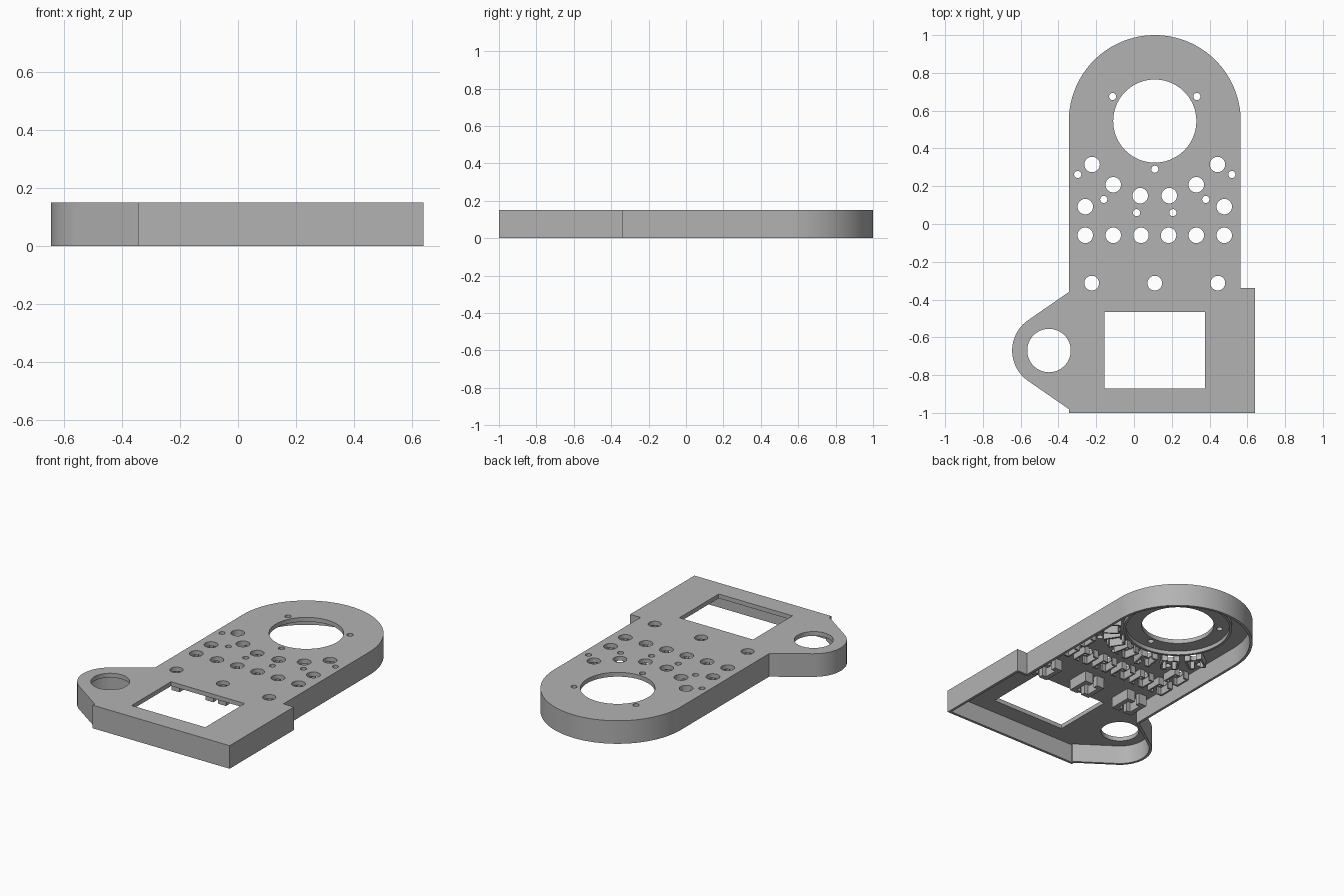
import bpy, bmesh, math
from math import cos, sin, radians
from mathutils import Vector, Matrix

HEIGHT, UNDERSIDE, WALL = 0.15, 0.122, 0.017
DIAL = Vector((0.11, 0.545))
EAR = Vector((-0.45, -0.67))

cube = bpy.data.objects.get("Cube")
if cube:
    bpy.data.objects.remove(cube, do_unlink=True)

grey = bpy.data.materials.new("matte_grey")
grey.use_nodes = True
colour = (0.45, 0.45, 0.45, 1)
grey.diffuse_color = colour
grey.node_tree.nodes["Principled BSDF"].inputs["Base Color"].default_value = colour


def arc(centre, radius, start, end, steps):
    angles = [radians(start + (end - start) * i / steps) for i in range(steps + 1)]
    return [centre + radius * Vector((cos(a), sin(a))) for a in angles]


def circle(centre, radius, steps=32):
    return arc(Vector(centre), radius, 0, 360, steps)[:-1]


def inset(points, distance):
    """Mitred inset of a counter-clockwise outline."""
    result = []
    for i, p in enumerate(points):
        a = (p - points[i - 1]).normalized()
        b = (points[(i + 1) % len(points)] - p).normalized()
        na, nb = Vector((-a.y, a.x)), Vector((-b.y, b.x))
        result.append(p + (na + nb) * distance / (1 + na.dot(nb)))
    return result


def add_prism(bm, points, low, high):
    base = [bm.verts.new((p.x, p.y, low)) for p in points]
    top = [bm.verts.new((p.x, p.y, high)) for p in points]
    bm.faces.new(base[::-1])
    bm.faces.new(top)
    for i in range(len(base)):
        j = (i + 1) % len(base)
        bm.faces.new((base[i], base[j], top[j], top[i]))


def finish(bm, name):
    mesh = bpy.data.meshes.new(name)
    bm.to_mesh(mesh)
    bm.free()
    mesh.materials.append(grey)
    obj = bpy.data.objects.new(name, mesh)
    bpy.context.collection.objects.link(obj)
    return obj


def prisms(name, outlines, low, high):
    bm = bmesh.new()
    for points in outlines:
        add_prism(bm, points, low, high)
    return finish(bm, name)


def select(obj):
    bpy.ops.object.select_all(action='DESELECT')
    obj.select_set(True)
    bpy.context.view_layer.objects.active = obj


def cut(obj, cutter):
    select(obj)
    mod = obj.modifiers.new("cut", 'BOOLEAN')
    mod.operation, mod.solver, mod.object = 'DIFFERENCE', 'EXACT', cutter
    bpy.ops.object.modifier_apply(modifier=mod.name)
    bpy.data.objects.remove(cutter, do_unlink=True)


def smooth(obj):
    select(obj)
    bpy.ops.object.shade_smooth_by_angle(angle=radians(30))


# Outline: rounded head, stepped base and side ear
left, right = DIAL.x - 0.455, DIAL.x + 0.455
outline = arc(DIAL, 0.455, 0, 180, 64)
outline += [Vector((left, -0.36))]
outline += arc(EAR, 0.195, 124, 236, 32)
outline += [Vector(p) for p in ((left, -0.98), (left, -1), (0.64, -1),
                                (0.64, -0.34), (right, -0.34))]

# Button and indicator positions, mirrored about the dial axis
ring_buttons, straight_buttons, large_buttons, small_holes = [], [], [], []
for side in (-1, 1):
    def at(dx, y):
        return Vector((DIAL.x + side * dx, y))
    ring_buttons += [at(0.332, 0.315), at(0.22, 0.208), at(0.077, 0.15)]
    straight_buttons += [at(0.368, 0.092)]
    straight_buttons += [at(dx, -0.06) for dx in (0.073, 0.22, 0.368)]
    large_buttons.append(at(0.334, -0.313))
    small_holes += [at(0.408, 0.262), at(0.27, 0.13), at(0.096, 0.06), at(0.223, 0.675)]
large_buttons.append(Vector((DIAL.x, -0.313)))
small_holes.append(Vector((DIAL.x, 0.29)))

# Hollow shell, open underneath
shell = prisms("panel_shell", [outline], 0, HEIGHT)
cut(shell, prisms("cavity_cutter", [inset(outline, WALL)], -0.05, UNDERSIDE))

# Openings through the top plate
window = [Vector(p) for p in ((-0.155, -0.872), (0.375, -0.872),
                              (0.375, -0.467), (-0.155, -0.467))]
openings = [circle(DIAL, 0.22, 96), circle(EAR, 0.115, 64), window]
openings += [circle(p, 0.041) for p in ring_buttons + straight_buttons]
openings += [circle(p, 0.039) for p in large_buttons]
openings += [circle(p, 0.019, 20) for p in small_holes]
cut(shell, prisms("opening_cutter", openings, UNDERSIDE - 0.04, HEIGHT + 0.05))
smooth(shell)

# Locating ring around the large round opening
ring = prisms("dial_ring", [circle(DIAL, 0.33, 96)], UNDERSIDE - 0.025, UNDERSIDE + 0.005)
cut(ring, prisms("ring_cutter", [circle(DIAL, 0.315, 96)], 0, HEIGHT))
smooth(ring)


def housing(name, centre, angle, half, wall, depth, slot):
    """Square socket under the plate with slots in two opposite walls."""
    bm = bmesh.new()

    def block(x0, x1, y0, y1):
        turn = Matrix.Rotation(angle, 2)
        corners = ((x0, y0), (x1, y0), (x1, y1), (x0, y1))
        add_prism(bm, [centre + turn @ Vector(c) for c in corners],
                  UNDERSIDE - depth, UNDERSIDE + 0.004)
    for low, high in ((-half, wall - half), (half - wall, half)):
        block(low, high, -half, half)
        block(wall - half, -slot, low, high)
        block(slot, half - wall, low, high)
    finish(bm, name)


# Sockets beneath the buttons; the curved rows face the dial
for i, p in enumerate(ring_buttons):
    d = p - DIAL
    housing(f"curved_row_socket_{i + 1}", p, math.atan2(d.x, -d.y), 0.054, 0.011, 0.05, 0.018)
for i, p in enumerate(straight_buttons):
    housing(f"straight_row_socket_{i + 1}", p, 0, 0.054, 0.011, 0.05, 0.018)
for i, p in enumerate(large_buttons):
    housing(f"large_socket_{i + 1}", p, 0, 0.074, 0.03, 0.07, 0.016)
